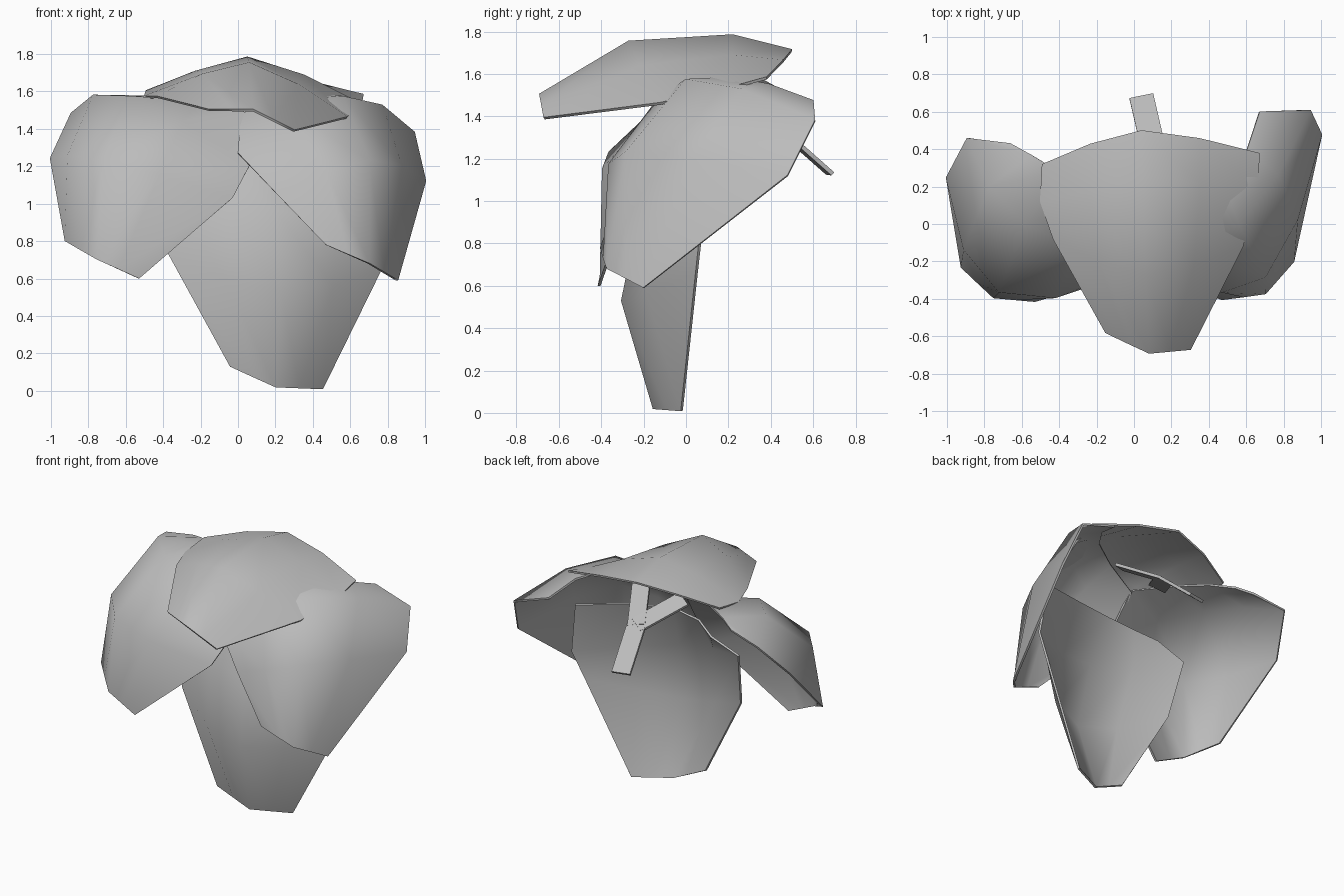
import bpy
import math
from mathutils import Vector

cube = bpy.data.objects.get("Cube")
if cube:
    bpy.data.objects.remove(cube, do_unlink=True)

# Steps across each half of a leaf
HALF_STEPS = 2

grey = bpy.data.materials.new("plain_grey")
grey.use_nodes = True
grey.diffuse_color = (0.5, 0.5, 0.5, 1)
grey.node_tree.nodes["Principled BSDF"].inputs["Base Color"].default_value = grey.diffuse_color


def finish(name, verts, faces, thickness):
    """Make a thin sheet object from a surface and shade it."""
    mesh = bpy.data.meshes.new(name)
    mesh.from_pydata(verts, [], faces)
    mesh.materials.append(grey)
    obj = bpy.data.objects.new(name, mesh)
    bpy.context.collection.objects.link(obj)
    bpy.ops.object.select_all(action='DESELECT')
    obj.select_set(True)
    bpy.context.view_layer.objects.active = obj
    solid = obj.modifiers.new("thickness", 'SOLIDIFY')
    solid.thickness = thickness
    solid.offset = 0
    bpy.ops.object.modifier_apply(modifier=solid.name)
    bpy.ops.object.shade_smooth_by_angle(angle=math.radians(65))
    return obj


def arch(left, middle, right, fullness):
    """Points from left to right through the middle, rounded out by fullness."""
    left, middle, right = Vector(left), Vector(middle), Vector(right)
    bulge = (middle - (left + right) / 2) * fullness
    points = []
    for start, end in ((left, middle), (middle, right)):
        for k in range(HALF_STEPS):
            t = k / HALF_STEPS
            points.append(start.lerp(end, t) + bulge * t * (1 - t))
    return points + [right]


def leaf(name, fullness, rows):
    """Loft a cupped leaf through arched rows, from root to a straight-cut tip."""
    sections = [arch(*row, fullness) for row in rows[:-1]] + [arch(*rows[-1], 0)]
    verts = [point for section in sections for point in section]
    w = len(sections[0])
    faces = [(i * w + j, (i + 1) * w + j, (i + 1) * w + j + 1, i * w + j + 1)
             for i in range(len(rows) - 1) for j in range(w - 1)]
    return finish(name, verts, faces, thickness=0.014)


def ribbon(name, start, end, width, normal):
    """Flat straight strip lying across the given normal."""
    side = normal.cross(end - start).normalized() * width / 2
    verts = [start - side, start + side, end + side, end - side]
    return finish(name, verts, [range(len(verts))], thickness=0.02)


# Top leaf, reaching forward over the others
leaf("top_leaf", 0.5, [
    ((-0.49, 0.32, 1.6), (0.04, 0.5, 1.71), (0.67, 0.38, 1.58)),
    ((-0.5, 0.12, 1.57), (0.05, 0.22, 1.78), (0.66, 0.2, 1.53)),
    ((-0.43, -0.08, 1.57), (0.06, -0.27, 1.75), (0.58, -0.12, 1.46)),
    ((-0.15, -0.58, 1.5), (0.08, -0.69, 1.5), (0.3, -0.67, 1.39)),
])

# Right side leaf
leaf("right_leaf", 0.9, [
    ((0.03, 0, 1.49), (-0.4, 0.28, 1.57), (-0.66, 0.43, 1.53)),
    ((0.06, -0.2, 1.2), (-0.58, 0, 1.57), (-0.89, 0.46, 1.48)),
    ((-0.03, -0.26, 1.03), (-0.72, -0.36, 1.23), (-1, 0.25, 1.24)),
    ((-0.53, -0.41, 0.6), (-0.75, -0.39, 0.7), (-0.92, -0.23, 0.8)),
])

# Left side leaf
leaf("left_leaf", 0.8, [
    ((0.02, 0, 1.48), (0.48, 0.22, 1.58), (0.67, 0.6, 1.47)),
    ((0, -0.19, 1.27), (0.56, 0, 1.57), (0.94, 0.61, 1.38)),
    ((0.2, -0.29, 1.06), (0.7, -0.28, 1.23), (1, 0.48, 1.12)),
    ((0.47, -0.4, 0.78), (0.7, -0.37, 0.68), (0.85, -0.2, 0.59)),
])

# Lower leaf, hanging to the ground
leaf("lower_leaf", 0.8, [
    ((-0.2, 0, 1.2), (0.15, -0.08, 1.28), (0.81, 0.1, 1.2)),
    ((-0.42, 0, 1.12), (0.2, -0.21, 0.96), (0.86, 0.07, 0.84)),
    ((-0.37, -0.1, 0.73), (0.23, -0.3, 0.53), (0.77, 0.05, 0.66)),
    ((-0.04, -0.17, 0.13), (0.2, -0.15, 0.02), (0.45, -0.02, 0.01)),
])

# Forked stem at the back, a flat piece in one tilted plane
stem_tip = Vector((0.04, 0.68, 1.13))
fork = Vector((0.1, 0.42, 1.36))
left_end = Vector((0.25, 0.15, 1.52))
right_end = Vector((-0.08, 0.14, 1.49))
plane = (left_end - stem_tip).cross(right_end - stem_tip)
ribbon("stem", stem_tip, fork, 0.13, plane)
ribbon("stem_left_branch", fork, left_end, 0.12, plane)
ribbon("stem_right_branch", fork, right_end, 0.12, plane)
